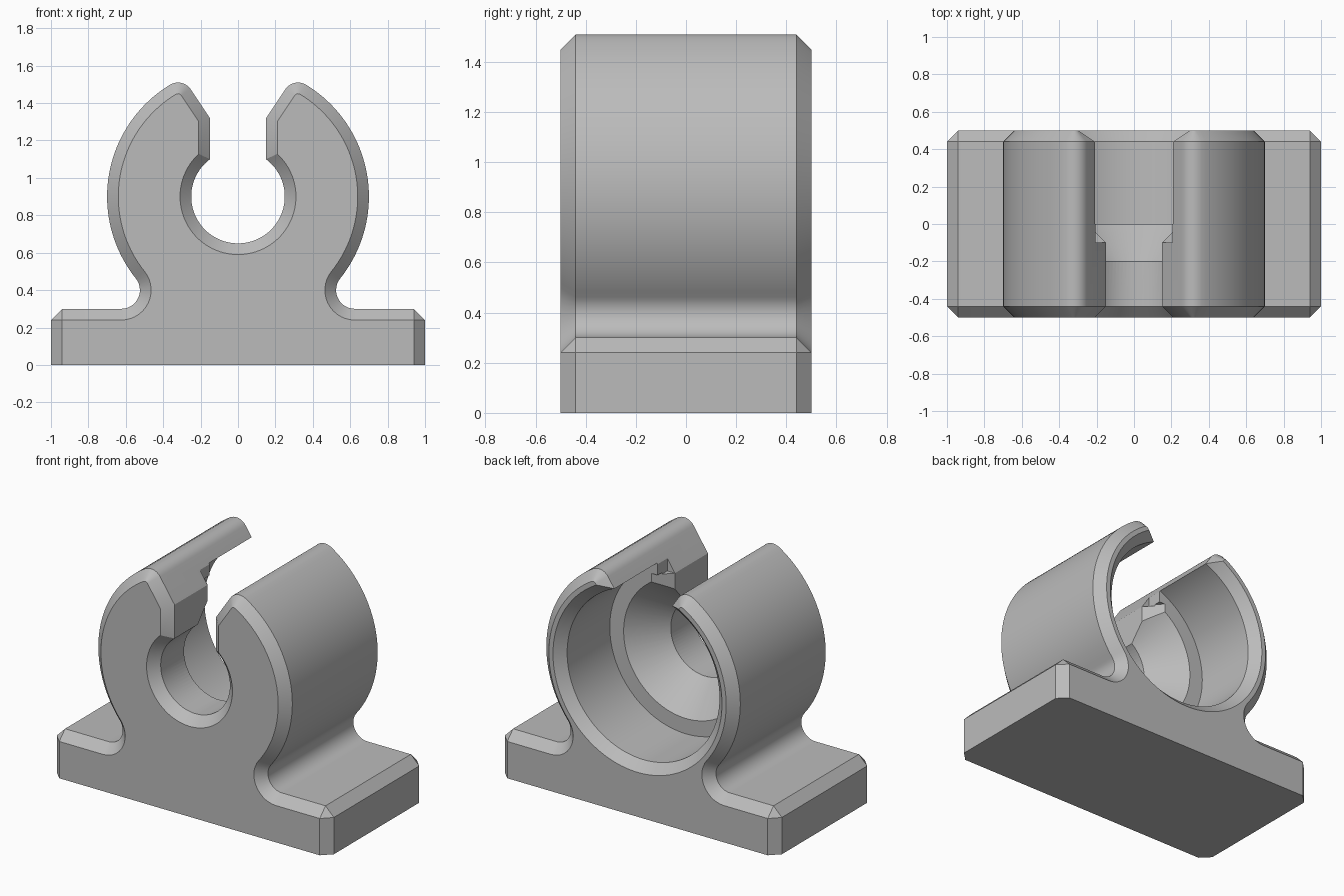
import bpy, bmesh, math
from math import cos, sin, tan, sqrt, atan2, asin, acos, radians, pi

if "Cube" in bpy.data.objects:
    bpy.data.objects.remove(bpy.data.objects["Cube"])

C = 0.06      # edge chamfer
CZ = 0.9      # height of the bore axis


def arc(cx, cz, r, a0, a1, n):
    return [(cx + r * cos(a0 + (a1 - a0) * i / n),
             cz + r * sin(a0 + (a1 - a0) * i / n)) for i in range(n + 1)]


def half_profile(c):
    """Right half of the clip outline, shrunk inwards by c (0 or C)."""
    # foot with chamfered end
    pts = [(1 - c, 0), (1 - c, 0.24), (0.94, 0.3 - c)]
    # fillet between foot and ring
    fx = sqrt(0.8 ** 2 - 0.5 ** 2)
    join = atan2(-0.5, fx)
    pts += arc(fx, 0.4, 0.1 + c, -pi / 2, join - pi, 14)
    # outside of the ring
    tx, tz, tr = 0.32, 1.43, 0.08
    tip = atan2(tz - CZ, tx)
    pts += arc(0, CZ, 0.7 - c, join, tip, 40)[1:]
    # rounded tip and sloped lead-in
    px, pz = 0.15, 1.32
    slope = atan2(tz - pz, tx - px) + asin(tr / math.hypot(tx - px, tz - pz))
    pts += arc(tx, tz, tr - c, tip, slope + pi / 2, 10)[1:]
    pts.append((px + c, pz + c * tan(slope) - c / cos(slope)))
    # small hole, down to its lowest point
    r = 0.25 + c
    pts += arc(0, CZ, r, acos((px + c) / r), -pi / 2, 32)
    return pts


def outline(c):
    right = half_profile(c)
    left = [(-x, z) for x, z in reversed(right[:-1])]
    return right + left


def make_object(name, bm, mat):
    bmesh.ops.remove_doubles(bm, verts=bm.verts, dist=1e-5)
    bmesh.ops.recalc_face_normals(bm, faces=bm.faces)
    me = bpy.data.meshes.new(name)
    bm.to_mesh(me)
    bm.free()
    me.materials.append(mat)
    ob = bpy.data.objects.new(name, me)
    bpy.context.collection.objects.link(ob)
    return ob


def loft(name, rings, mat):
    """Skin closed rings of equal length and cap both ends."""
    bm = bmesh.new()
    vs = [[bm.verts.new(p) for p in ring] for ring in rings]
    n = len(vs[0])
    for a, b in zip(vs, vs[1:]):
        for i in range(n):
            j = (i + 1) % n
            bm.faces.new((a[i], a[j], b[j], b[i]))
    bm.faces.new(vs[0])
    bm.faces.new(vs[-1])
    return make_object(name, bm, mat)


def prism(name, poly, z0, z1, mat):
    return loft(name, [[(x, y, z) for x, y in poly] for z in (z0, z1)], mat)


grey = bpy.data.materials.new("plain grey")
grey.diffuse_color = (0.5, 0.5, 0.5, 1)
grey.use_nodes = True
grey.node_tree.nodes["Principled BSDF"].inputs["Base Color"].default_value = grey.diffuse_color

# clip body, chamfered at front and back
clip = loft("clip_body",
            [[(x, y, z) for x, z in outline(c)]
             for y, c in ((-0.5, C), (-0.5 + C, 0), (0.5 - C, 0), (0.5, C))], grey)

# stepped rear bore: cone, shoulder, wide bore, chamfered mouth
steps = [(-0.2, 0.25), (0, 0.45), (0, 0.55), (0.44, 0.55), (0.52, 0.63)]
N = 128
bore = loft("bore_cutter",
            [[(r * cos(2 * pi * i / N), y, CZ + r * sin(2 * pi * i / N)) for i in range(N)]
             for y, r in steps], grey)

# bevelled ends of the shoulder beside the slot
wedge = prism("shoulder_cutter",
              [(-0.15, -0.1), (0.15, -0.1), (0.26, 0.01), (-0.26, 0.01)], 1.1, 1.33, grey)
notch = prism("notch_cutter",
              [(-0.205, -0.1), (0.205, -0.1), (0.205, 0.1), (-0.205, 0.1)], 1.32, 1.6, grey)

for cutter in (bore, wedge, notch):
    m = clip.modifiers.new(cutter.name, 'BOOLEAN')
    m.operation = 'DIFFERENCE'
    m.solver = 'EXACT'
    m.object = cutter
    cutter.hide_render = True

# apply cuts and remove the cutters
bpy.context.view_layer.objects.active = clip
clip.select_set(True)
for m in list(clip.modifiers):
    bpy.ops.object.modifier_apply(modifier=m.name)
for cutter in (bore, wedge, notch):
    bpy.data.objects.remove(cutter)

bpy.ops.object.select_all(action='DESELECT')
clip.select_set(True)
bpy.ops.object.shade_smooth_by_angle(angle=radians(25))
